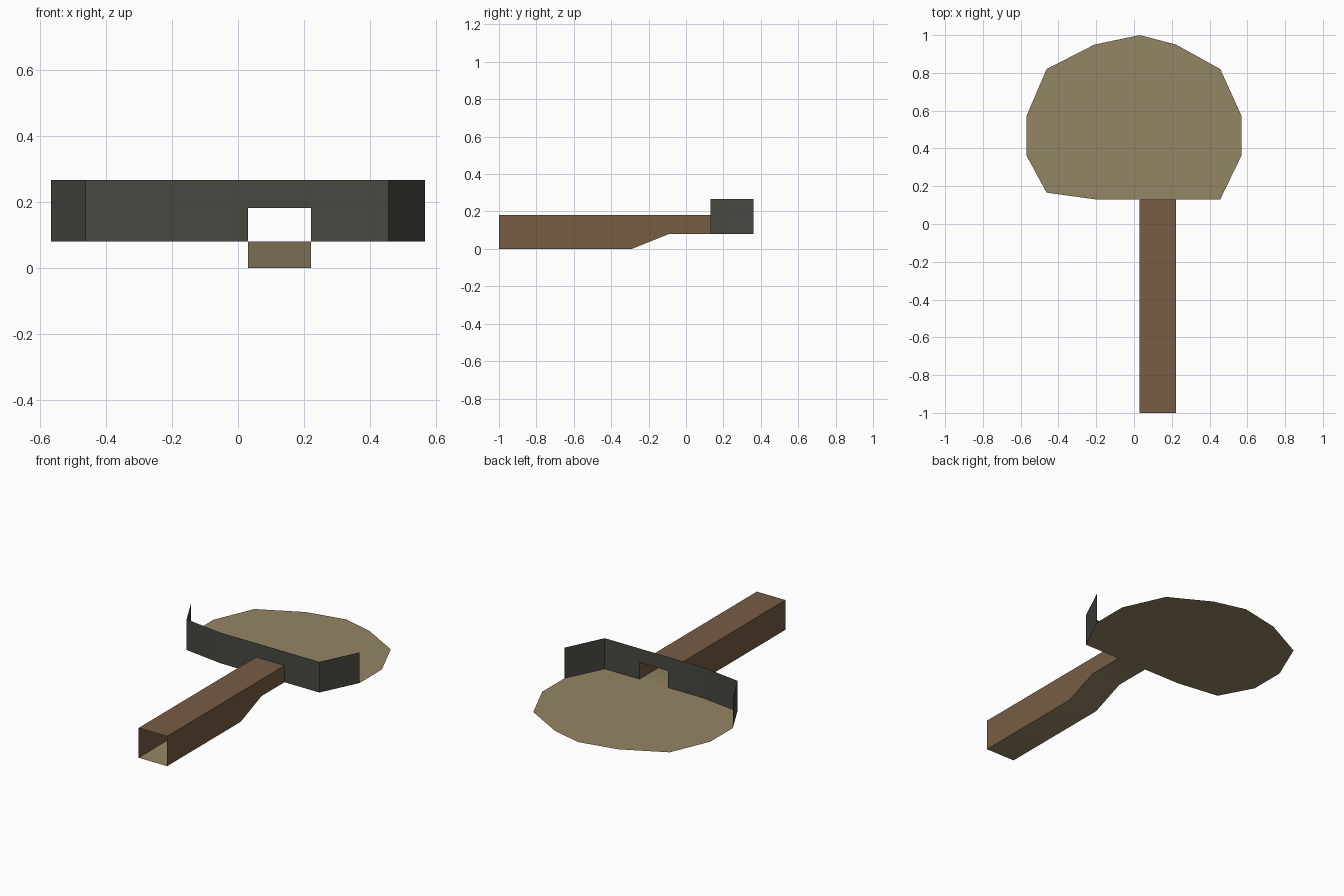
import bpy

if "Cube" in bpy.data.objects:
    bpy.data.objects.remove(bpy.data.objects["Cube"])


def material(name, r, g, b):
    """Flat colour from 0-255 display values."""
    lin = [((c / 255 + 0.055) / 1.055) ** 2.4 for c in (r, g, b)]
    m = bpy.data.materials.new(name)
    m.diffuse_color = (*lin, 1)
    m.use_nodes = True
    m.node_tree.nodes["Principled BSDF"].inputs["Base Color"].default_value = m.diffuse_color
    return m


TAN = material("tan", 148, 133, 100)
BROWN = material("brown", 118, 93, 67)
GREY = material("dark_grey", 72, 73, 66)


def add(name, verts, faces, mat, smooth=False):
    me = bpy.data.meshes.new(name)
    me.from_pydata(verts, [], faces)
    me.materials.append(mat)
    me.polygons.foreach_set("use_smooth", [smooth] * len(faces))
    me.update()
    ob = bpy.data.objects.new(name, me)
    bpy.context.collection.objects.link(ob)
    return ob


def quads(name, quad_list, mat):
    verts = [v for q in quad_list for v in q]
    faces = [tuple(range(i * 4, i * 4 + 4)) for i in range(len(quad_list))]
    return add(name, verts, faces, mat)


X0, X1 = 0.03, 0.222          # handle width
FLOOR, TOP, RIM = 0.08, 0.182, 0.267

# Outline of the near edge, left to right, then the rounded far edge
near = [(-0.568, 0.36), (-0.463, 0.166), (-0.209, 0.131), (X0, 0.131),
        (X1, 0.131), (0.457, 0.131), (0.568, 0.36)]
far = [(0.568, 0.575), (0.457, 0.82), (X1, 0.95), (X0, 1.0),
       (-0.209, 0.95), (-0.463, 0.82), (-0.568, 0.575)]

# Pan floor: one thin sheet
outline = [(x, y, FLOOR) for x, y in near + far]
add("pan_floor", outline, [tuple(range(len(outline)))], TAN)

# Wall around the near edge, raised above the handle opening
wall = []
for (xa, ya), (xb, yb) in zip(near, near[1:]):
    low = TOP if xa == X0 else FLOOR
    wall.append([(xa, ya, low), (xb, yb, low), (xb, yb, RIM), (xa, ya, RIM)])
quads("pan_wall", wall, GREY)

# Hollow handle: underside profile (y, z) rises to meet the floor
under = [(-1.0, 0.0), (-0.29, 0.0), (-0.09, FLOOR), (0.131, FLOOR)]
sides = [[(X0, -1, TOP), (X1, -1, TOP), (X1, 0.131, TOP), (X0, 0.131, TOP)]]
for (ya, za), (yb, zb) in zip(under, under[1:]):
    sides.append([(X1, ya, za), (X1, yb, zb), (X1, yb, TOP), (X1, ya, TOP)])
    sides.append([(X0, yb, zb), (X0, ya, za), (X0, ya, TOP), (X0, yb, TOP)])
quads("handle_top_and_sides", sides, BROWN)

# Softly shaded handle underside
strip = [(x, y, z) for y, z in under for x in (X0, X1)]
add("handle_underside", strip,
    [(i, i + 2, i + 3, i + 1) for i in (0, 2, 4)], TAN, smooth=True)
